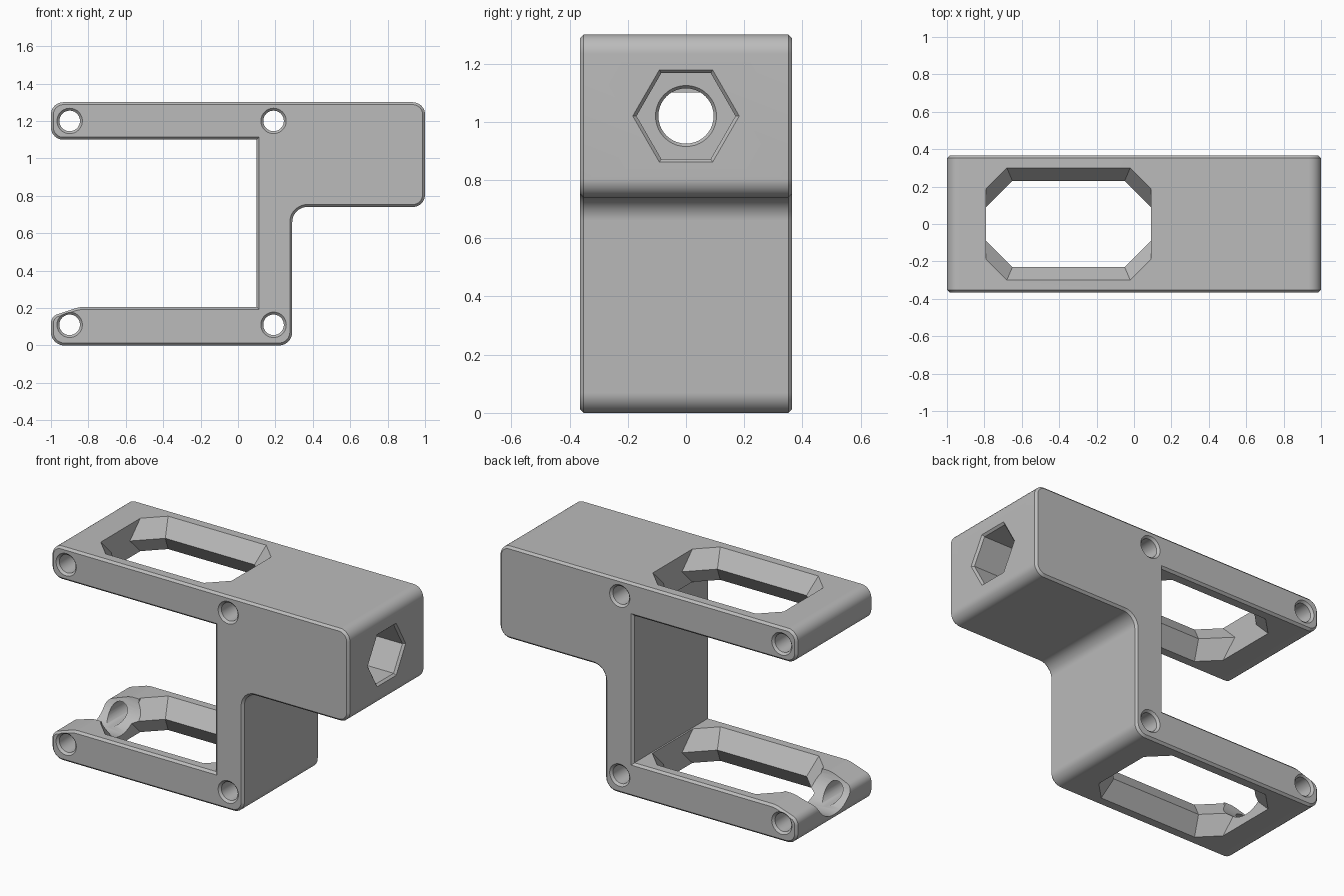
import bpy, bmesh, math
from mathutils import Vector

if "Cube" in bpy.data.objects:
    bpy.data.objects.remove(bpy.data.objects["Cube"])

HALF = 0.365      # half depth of the body
EDGE = 0.013      # chamfer size

grey = bpy.data.materials.new("plain_grey")
grey.use_nodes = True
colour = (0.5, 0.5, 0.5, 1)
grey.diffuse_color = colour
grey.node_tree.nodes["Principled BSDF"].inputs["Base Color"].default_value = colour


def make_object(name, bm):
    bmesh.ops.recalc_face_normals(bm, faces=bm.faces)
    mesh = bpy.data.meshes.new(name)
    bm.to_mesh(mesh)
    bm.free()
    mesh.materials.append(grey)
    obj = bpy.data.objects.new(name, mesh)
    bpy.context.collection.objects.link(obj)
    return obj


def loft(name, rings):
    """Closed solid through rings of equal point count."""
    bm = bmesh.new()
    loops = [[bm.verts.new(p) for p in ring] for ring in rings]
    for a, b in zip(loops, loops[1:]):
        for i in range(len(a)):
            j = (i + 1) % len(a)
            bm.faces.new((a[i], a[j], b[j], b[i]))
    bm.faces.new(loops[0])
    bm.faces.new(loops[-1])
    return make_object(name, bm)


def turned(name, axis, centre, steps, sides=40):
    """Round or polygonal solid along x or y; steps are (position, radius)."""
    rings = []
    for pos, r in steps:
        ring = []
        for i in range(sides):
            t = math.tau * i / sides
            u, v = r * math.cos(t), r * math.sin(t)
            offset = Vector((pos, u, v) if axis == "x" else (u, pos, v))
            ring.append(offset + Vector(centre))
        rings.append(ring)
    return loft(name, rings)


def rounded(corners, steps=8):
    """Polygon of (x, z, radius) with its corners filleted."""
    out = []
    for i, (x, z, r) in enumerate(corners):
        p = Vector((x, z))
        if not r:
            out.append(p)
            continue
        a = (Vector(corners[i - 1][:2]) - p).normalized()
        b = (Vector(corners[(i + 1) % len(corners)][:2]) - p).normalized()
        half = a.angle(b) / 2
        centre = p + (a + b).normalized() * (r / math.sin(half))
        start = p + a * (r / math.tan(half)) - centre
        end = p + b * (r / math.tan(half)) - centre
        for k in range(steps + 1):
            t = k / steps
            out.append(centre + (start * (1 - t) + end * t).normalized() * r)
    return out


# Body: clamp-shaped side profile, extruded and chamfered front and back
profile = rounded([
    (-1, 0, 0.07), (0.29, 0, 0.07), (0.29, 0.74, 0.08), (1, 0.74, 0.065),
    (1, 1.3, 0.065), (-1, 1.3, 0.065), (-1, 1.1, 0.065), (0.1, 1.1, 0),
    (0.1, 0.205, 0), (-0.85, 0.205, 0.15), (-1, 0.155, 0.05)])
bm = bmesh.new()
rows = [[bm.verts.new((p.x, y, p.y)) for p in profile] for y in (-HALF, HALF)]
caps = [bm.faces.new(row) for row in rows]
for i in range(len(profile)):
    j = (i + 1) % len(profile)
    bm.faces.new((rows[0][i], rows[0][j], rows[1][j], rows[1][i]))
bmesh.ops.recalc_face_normals(bm, faces=bm.faces)
bmesh.ops.bevel(bm, geom=[e for cap in caps for e in cap.edges],
                offset=EDGE, segments=1, affect='EDGES')
body = make_object("clamp_body", bm)

cutters = []


# Arm windows: octagonal openings pinched to a ridge at mid thickness
def window_ring(half_y, z):
    d = 0.30 - half_y
    ex, cy, cx = 0.44, 0.19 - 1.43 * d, 0.33 - 0.43 * d
    quarter = [(ex, cy), (cx, half_y)]
    pts = quarter + [(-x, y) for x, y in reversed(quarter)]
    pts += [(-x, -y) for x, y in pts]
    return [(x - 0.35, y, z) for x, y in pts]


for mid in (0.1, 1.2):
    cutters.append(loft("window_cutter", [
        window_ring(0.314, mid - 0.12), window_ring(0.23, mid),
        window_ring(0.314, mid + 0.12)]))

# Cross holes through both arms, countersunk at each side
for x in (-0.9, 0.19):
    for z in (0.11, 1.2):
        cutters.append(turned("cross_hole_cutter", "y", (x, 0, z), [
            (-HALF - EDGE, 0.081), (EDGE - HALF, 0.055),
            (HALF - EDGE, 0.055), (HALF + EDGE, 0.081)]))

# Bolt hole through the block, opening into a hexagonal pocket
bolt = (0, 0, 1.02)
cutters.append(turned("bolt_hole_cutter", "x", bolt, [
    (0.095, 0.095), (0.388, 0.095), (0.412, 0.115)]))
cutters.append(turned("hex_pocket_cutter", "x", bolt, [
    (0.4, 0.17), (1 - EDGE, 0.17), (1 + EDGE, 0.196)], sides=6))

# Rounded groove across the tip of the lower arm
cutters.append(turned("tip_groove_cutter", "x", (0, 0, 0.23), [
    (-1.1, 0.18), (-0.7, 0.18)], sides=48))

bpy.ops.object.select_all(action='DESELECT')
body.select_set(True)
bpy.context.view_layer.objects.active = body
for cutter in cutters:
    cutter.hide_render = True
    mod = body.modifiers.new("cut", 'BOOLEAN')
    mod.operation = 'DIFFERENCE'
    mod.solver = 'EXACT'
    mod.object = cutter
    bpy.ops.object.modifier_apply(modifier=mod.name)
    bpy.data.objects.remove(cutter)

bpy.ops.object.shade_smooth_by_angle(angle=math.radians(30))
